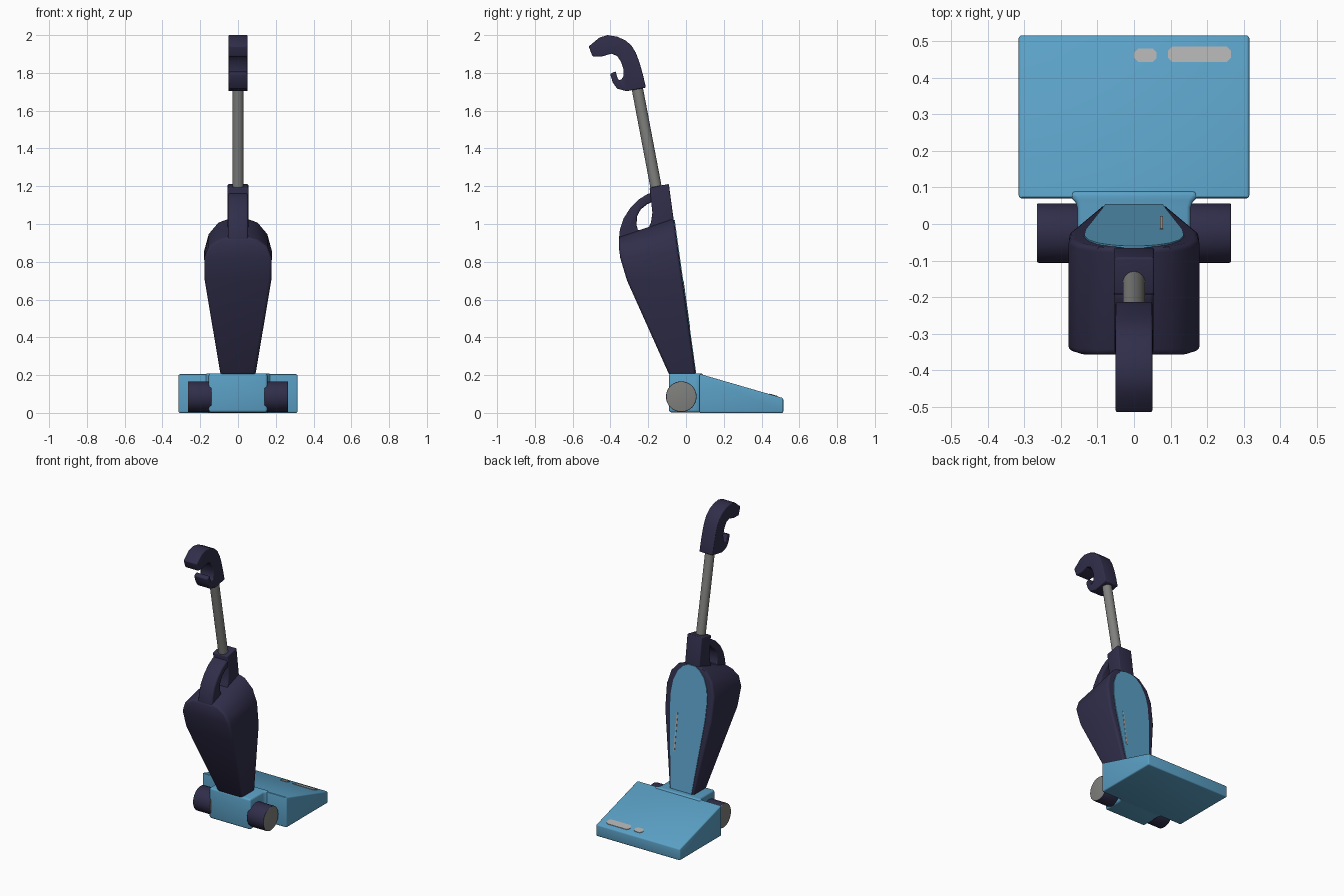
import bpy, bmesh, math
from mathutils import Vector

if "Cube" in bpy.data.objects:
    bpy.data.objects.remove(bpy.data.objects["Cube"])


def material(name, rgb):
    m = bpy.data.materials.new(name)
    m.diffuse_color = (*rgb, 1)
    m.use_nodes = True
    m.node_tree.nodes["Principled BSDF"].inputs["Base Color"].default_value = m.diffuse_color
    return m


NAVY = material("dark navy plastic", (0.030, 0.027, 0.068))
BLUE = material("sky blue plastic", (0.105, 0.355, 0.565))
GREY = material("mid grey metal", (0.215, 0.215, 0.205))
PALE = material("pale grey trim", (0.42, 0.42, 0.42))


def finish(bm, name, mats, bevel=0.0, limit=40, segments=3):
    bmesh.ops.recalc_face_normals(bm, faces=bm.faces)
    me = bpy.data.meshes.new(name)
    bm.to_mesh(me)
    bm.free()
    for m in mats:
        me.materials.append(m)
    ob = bpy.data.objects.new(name, me)
    bpy.context.collection.objects.link(ob)
    bpy.ops.object.select_all(action='DESELECT')
    ob.select_set(True)
    bpy.context.view_layer.objects.active = ob
    if bevel:
        mod = ob.modifiers.new("bevel", 'BEVEL')
        mod.width = bevel
        mod.segments = segments
        mod.limit_method = 'ANGLE'
        mod.angle_limit = math.radians(limit)
        bpy.ops.object.modifier_apply(modifier=mod.name)
    bpy.ops.object.shade_smooth_by_angle(angle=math.radians(35))
    return ob


def prism(name, loop, offset, mat, bevel=0.0, limit=40):
    """Extrude a closed loop of 3D points along an offset vector."""
    bm = bmesh.new()
    a = [bm.verts.new(p) for p in loop]
    b = [bm.verts.new(Vector(p) + Vector(offset)) for p in loop]
    bm.faces.new(a)
    bm.faces.new(b[::-1])
    n = len(a)
    for i in range(n):
        j = (i + 1) % n
        bm.faces.new((a[i], b[i], b[j], a[j]))
    return finish(bm, name, [mat], bevel, limit)


def side_prism(name, yz, half, mat, bevel=0.0, limit=40):
    return prism(name, [(-half, y, z) for y, z in yz], (2 * half, 0, 0), mat, bevel, limit)


def mirrored(pts):
    return pts + [(-x, v) for x, v in reversed(pts)]


# floor head: sloping wedge
side_prism("floor_head", [(0.07, 0), (0.515, 0), (0.515, 0.078), (0.07, 0.207)],
           0.315, BLUE, 0.008, 20)

# rear block joining head and wheels, flared where it meets the head
block = mirrored([(0.155, -0.09), (0.155, 0.045), (0.160, 0.06), (0.172, 0.072), (0.172, 0.09)])
prism("rear_block", [(x, y, 0.003) for x, y in block], (0, 0, 0.206), BLUE, 0.012, 50)

# wheels with grey hub faces
for side, label in ((1, "right"), (-1, "left")):
    bm = bmesh.new()
    bmesh.ops.create_cone(bm, cap_ends=True, segments=48, radius1=0.081, radius2=0.081, depth=0.125)
    for v in bm.verts:
        x, y, z = v.co
        v.co = (side * (0.2025 + z), y - 0.025, x + 0.086)
    for f in bm.faces:
        f.material_index = 1 if len(f.verts) > 4 else 0
    finish(bm, "wheel_" + label, [NAVY, GREY], 0.004)


# body: rounded-shoulder outline lofted from the front plane to the sloping back
def front_y(z):
    return 0.05 - 0.14 * (z - 0.21)


# half width, front z, back y, back z
rows = [(0.092, 0.20, -0.088, 0.20), (0.176, 0.70, -0.312, 0.70), (0.179, 0.86, -0.348, 0.82),
        (0.155, 0.95, -0.356, 0.88), (0.105, 1.01, -0.356, 0.915), (0.05, 1.03, -0.356, 0.93)]
bm = bmesh.new()
grid = [[bm.verts.new(p) for p in ((-w, front_y(zf), zf), (w, front_y(zf), zf), (w, yb, zb), (-w, yb, zb))]
        for w, zf, yb, zb in rows]
for lo, hi in zip(grid, grid[1:]):
    for i in range(4):
        j = (i + 1) % 4
        bm.faces.new((lo[i], lo[j], hi[j], hi[i]))
bm.faces.new(grid[0])
bm.faces.new(grid[-1])
finish(bm, "body", [NAVY], 0.028, 45, 4)

# blue front panel and its thin pale strip
panel = mirrored([(0.078, 0.212), (0.132, 0.70), (0.136, 0.82), (0.125, 0.90),
                  (0.098, 0.965), (0.06, 1.005), (0.025, 1.022)])
prism("front_panel", [(x, front_y(z) - 0.004, z) for x, z in panel], (0, 0.008, 0), BLUE)
strip = [(0.071, 0.45), (0.079, 0.45), (0.079, 0.70), (0.071, 0.70)]
prism("panel_strip", [(x, front_y(z), z) for x, z in strip], (0, 0.006, 0), PALE)

# neck that holds the tube
side_prism("neck", [(front_y(0.93) - 0.002, 0.93), (-0.091, 1.212), (-0.193, 1.192), (-0.178, 1.06),
                    (-0.185, 1.01), (-0.215, 0.94)], 0.055, NAVY, 0.006)

# carry handle looping from the neck to the back of the body
side_prism("carry_handle", [(-0.18, 1.165), (-0.205, 1.158), (-0.25, 1.13), (-0.295, 1.085), (-0.33, 1.03),
                            (-0.35, 0.97), (-0.357, 0.90), (-0.30, 0.86), (-0.20, 0.93), (-0.235, 0.958),
                            (-0.255, 0.97), (-0.262, 0.995), (-0.259, 1.04), (-0.24, 1.077),
                            (-0.205, 1.105), (-0.18, 1.115)], 0.053, NAVY, 0.010, 50)

# metal tube
low, high = Vector((0, -0.152, 1.16)), Vector((0, -0.262, 1.74))
bm = bmesh.new()
bmesh.ops.create_cone(bm, cap_ends=True, segments=32, radius1=0.03, radius2=0.03, depth=(high - low).length)
bm.transform((high - low).to_track_quat('Z', 'Y').to_matrix().to_4x4())
bmesh.ops.translate(bm, verts=bm.verts, vec=(low + high) / 2)
finish(bm, "tube", [GREY])

# hooked hand grip
side_prism("hand_grip", [(-0.315, 1.703), (-0.212, 1.722), (-0.228, 1.79), (-0.246, 1.855), (-0.265, 1.905),
                         (-0.288, 1.944), (-0.32, 1.972), (-0.365, 1.992), (-0.415, 2.0), (-0.458, 1.987),
                         (-0.515, 1.94), (-0.495, 1.887), (-0.445, 1.887), (-0.395, 1.902), (-0.365, 1.89),
                         (-0.345, 1.86), (-0.331, 1.82), (-0.332, 1.78), (-0.345, 1.762), (-0.36, 1.765),
                         (-0.373, 1.808), (-0.402, 1.795), (-0.388, 1.75), (-0.365, 1.717)],
           0.05, NAVY, 0.005, 42)


# plain pale plates on the sloping head
def plate(name, x0, x1, y0, y1):
    r = 0.012
    pts = [(x0 + r, y0), (x1 - r, y0), (x1, y0 + r), (x1, y1 - r),
           (x1 - r, y1), (x0 + r, y1), (x0, y1 - r), (x0, y0 + r)]
    slope = (0.078 - 0.207) / 0.445
    prism(name, [(x, y, 0.205 + slope * (y - 0.07)) for x, y in pts], (0, 0, 0.005), PALE)


plate("small_trim_plate", 0.0, 0.062, 0.442, 0.48)
plate("long_trim_plate", 0.093, 0.265, 0.442, 0.485)
